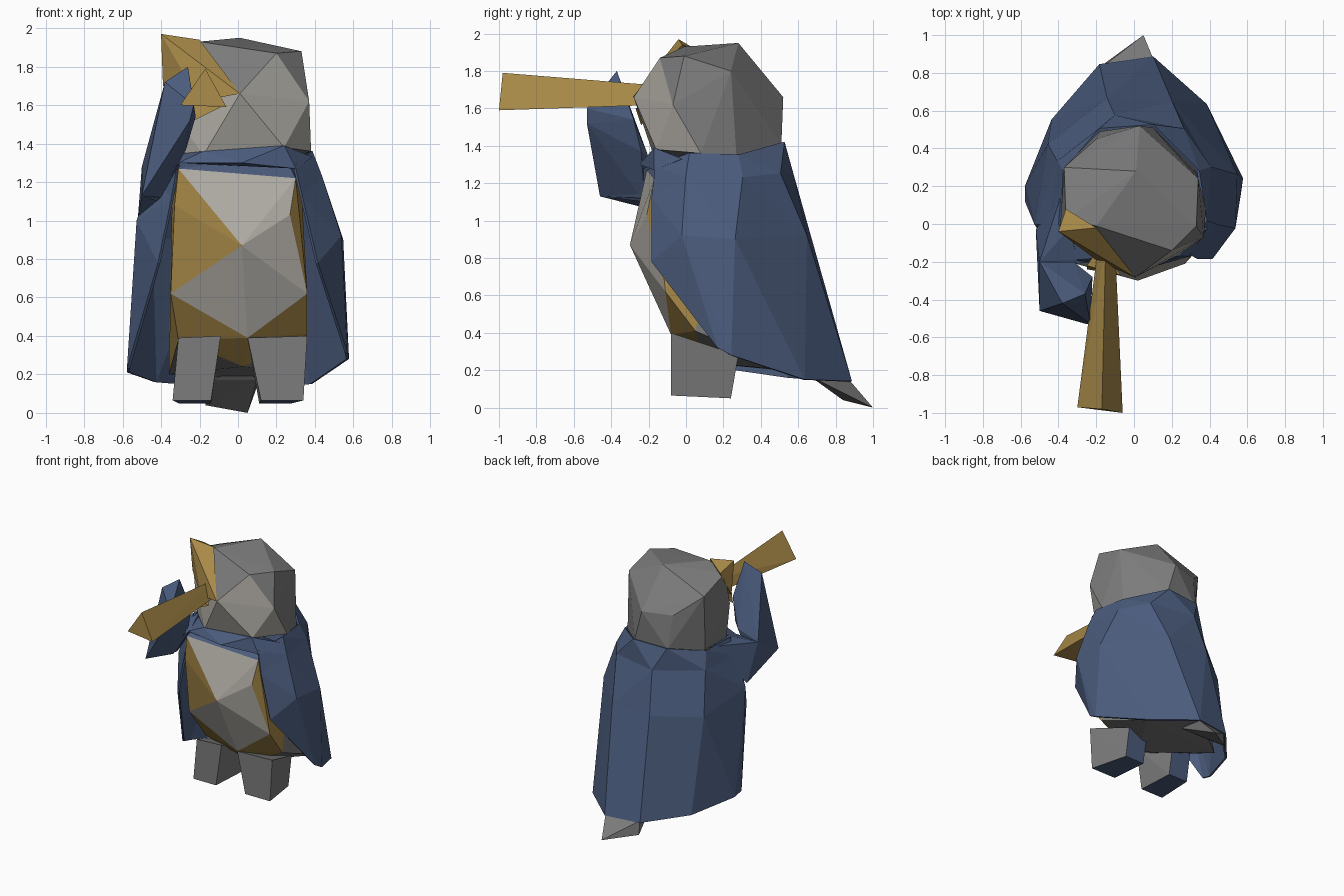
import bpy, bmesh


def material(name, rgb):
    m = bpy.data.materials.new(name)
    m.diffuse_color = (*rgb, 1)
    return m


BLUE = material("blue_cloth", (0.07, 0.107, 0.205))
GOLD = material("gold", (0.39, 0.25, 0.065))
LIGHT = material("light_feathers", (0.45, 0.43, 0.39))
GREY = material("grey_feathers", (0.2, 0.2, 0.2))
MATS = [GREY, BLUE, GOLD, LIGHT]


def finish(name, bm, rule):
    """Colour each face by rule(centre, normal) and link the object."""
    bm.normal_update()
    for f in bm.faces:
        f.smooth = False
        f.material_index = rule(f.calc_center_median(), f.normal)
    me = bpy.data.meshes.new(name)
    bm.to_mesh(me)
    bm.free()
    for m in MATS:
        me.materials.append(m)
    ob = bpy.data.objects.new(name, me)
    bpy.context.collection.objects.link(ob)
    return ob


def hull(name, pts, rule):
    """Faceted solid wrapped around a few corner points."""
    bm = bmesh.new()
    for p in pts:
        bm.verts.new(p)
    bmesh.ops.convex_hull(bm, input=bm.verts[:])
    loose = [v for v in bm.verts if not v.link_faces]
    bmesh.ops.delete(bm, geom=loose, context='VERTS')
    bmesh.ops.recalc_face_normals(bm, faces=bm.faces[:])
    return finish(name, bm, rule)


def plain(i):
    return lambda c, n: i


# head: light face, grey elsewhere
def head_rule(c, n):
    return 3 if n.y < -0.4 and c.z < 1.78 and n.z < 0.5 else 0


hull("head", [
    (-0.18, -0.17, 1.34), (0.24, -0.16, 1.38), (0.38, 0.08, 1.36), (0.33, 0.27, 1.34),
    (0.1, 0.51, 1.41), (-0.18, 0.49, 1.40), (-0.36, 0.27, 1.36), (-0.36, 0.0, 1.36),
    (0.01, -0.28, 1.66), (0.37, -0.07, 1.62), (0.03, 0.52, 1.66), (-0.2, 0.45, 1.66),
    (-0.39, 0.0, 1.64), (0.2, -0.14, 1.87), (0.33, -0.01, 1.88), (0.34, 0.24, 1.80),
    (0.01, 0.28, 1.95), (-0.2, -0.01, 1.93), (-0.36, 0.02, 1.88), (-0.37, 0.3, 1.80)],
    head_rule)

# gold patch over one eye
hull("eye_patch", [
    (-0.4, -0.04, 1.97), (-0.2, -0.02, 1.94), (0.01, -0.285, 1.66), (-0.39, -0.02, 1.7),
    (-0.2, -0.19, 1.62), (-0.36, 0.08, 1.9)], plain(2))


# body: light belly with gold trim
def body_rule(c, n):
    if c.z > 1.24:
        return 1
    if c.y > 0.15:
        return 0
    if c.z < 0.5 or abs(n.x) > 0.7 or (c.x < -0.15 and c.z > 0.75):
        return 2
    return 3


hull("body", [
    (-0.31, -0.21, 1.27), (0.3, -0.17, 1.22), (-0.33, -0.2, 1.08), (0.27, -0.21, 1.03),
    (0.02, -0.3, 0.87), (-0.35, -0.12, 0.62), (0.36, -0.11, 0.62), (0.05, -0.08, 0.39),
    (0.36, 0.05, 0.41), (-0.31, 0.03, 0.38), (0.03, 0.1, 0.24), (-0.09, 0.05, 0.31),
    (-0.2, -0.06, 1.34), (0.24, -0.06, 1.34), (0.32, 0.25, 1.34), (-0.34, 0.25, 1.35),
    (0.08, 0.46, 1.36), (0.05, 0.83, 0.18), (0.34, 0.55, 0.2), (-0.36, 0.5, 0.2)],
    body_rule)

# collar closing the cloak under the chin
hull("collar", [
    (-0.31, -0.19, 1.3), (-0.18, -0.18, 1.36), (0.24, -0.17, 1.39), (0.39, -0.02, 1.33),
    (0.3, -0.17, 1.27), (0.02, -0.25, 1.3), (-0.37, 0.0, 1.34), (0.0, 0.0, 1.3)], plain(1))

# cloak: neck, shoulder, middle and hem rows running around the back, right to left
neck = [(0.29, -0.16, 1.29), (0.38, 0.02, 1.36), (0.34, 0.28, 1.35), (0.1, 0.52, 1.42),
        (-0.18, 0.5, 1.41), (-0.37, 0.28, 1.36), (-0.38, 0.0, 1.36), (-0.31, -0.17, 1.29)]
shoulder = [(0.33, -0.18, 1.12), (0.43, 0.0, 1.23), (0.4, 0.3, 1.23), (0.26, 0.5, 1.25),
            (-0.1, 0.57, 1.24), (-0.4, 0.33, 1.23), (-0.44, 0.0, 1.23), (-0.34, -0.17, 1.12)]
mid = [(0.41, -0.18, 0.78), (0.53, -0.02, 0.92), (0.54, 0.26, 0.9), (0.2, 0.64, 0.92),
       (-0.14, 0.66, 0.92), (-0.45, 0.42, 0.9), (-0.52, 0.0, 1.0), (-0.41, -0.17, 0.78)]
hem = [(0.56, 0.17, 0.32), (0.57, 0.24, 0.28), (0.38, 0.63, 0.15), (0.1, 0.88, 0.14),
       (-0.18, 0.84, 0.14), (-0.43, 0.55, 0.16), (-0.57, 0.2, 0.21), (-0.57, 0.12, 0.23)]
bm = bmesh.new()
rows = [[bm.verts.new(p) for p in r] for r in (neck, shoulder, mid, hem)]
for a, b in zip(rows, rows[1:]):
    for j in range(7):
        bm.faces.new((a[j], a[j + 1], b[j + 1], b[j]))
bmesh.ops.triangulate(bm, faces=bm.faces[:])
cloak = finish("cloak", bm, plain(1))
sol = cloak.modifiers.new("thickness", 'SOLIDIFY')
sol.thickness = 0.015
sol.offset = 0

# raised wing holding the spyglass
hull("upper_wing", [
    (-0.5, -0.2, 1.28), (-0.52, -0.03, 1.02), (-0.5, -0.46, 1.13), (-0.37, 0.2, 1.36),
    (-0.34, -0.02, 1.36), (-0.4, -0.22, 1.12), (-0.3, -0.19, 1.3)], plain(1))
hull("raised_forewing", [
    (-0.5, -0.2, 1.28), (-0.5, -0.46, 1.13), (-0.42, -0.22, 1.1), (-0.32, -0.2, 1.34),
    (-0.38, -0.42, 1.72), (-0.26, -0.37, 1.8), (-0.23, -0.53, 1.6), (-0.25, -0.53, 1.52),
    (-0.22, -0.28, 1.54), (-0.27, -0.24, 1.37)], plain(1))

# spyglass and its eyepiece
hull("spyglass", [
    (-0.3, -0.97, 1.6), (-0.06, -1.0, 1.59), (-0.17, -0.98, 1.79),
    (-0.19, -0.12, 1.62), (-0.1, -0.12, 1.62), (-0.15, -0.12, 1.72)], plain(2))
hull("eyepiece", [
    (-0.25, -0.24, 1.51), (-0.07, -0.27, 1.6), (-0.25, -0.22, 1.62),
    (-0.18, -0.12, 1.62)], plain(2))

# legs: tapered blocks (top, bottom and back x ranges) with dark soles
for name, top, bottom, back in (
        ("right_leg", (0.05, 0.36), (0.12, 0.34), (0.11, 0.28)),
        ("left_leg", (-0.31, -0.09), (-0.34, -0.14), (-0.31, -0.14))):
    pts = [(x, -0.08, z) for x, z in zip(top, (0.39, 0.4))]
    pts += [(x, -0.08, 0.065) for x in bottom]
    pts += [(x, y, z) for x in back for y, z in ((0.24, 0.05), (0.28, 0.28))]
    hull(name, pts, lambda c, n: 1 if n.z < -0.8 or n.y > 0.8 else 0)

# tail
hull("tail", [
    (0.05, 1.0, 0.0), (-0.17, 0.84, 0.04), (-0.17, 0.83, 0.15), (0.1, 0.88, 0.14),
    (-0.14, 0.66, 0.17), (0.1, 0.66, 0.17), (0.03, 0.6, 0.24)], plain(0))
